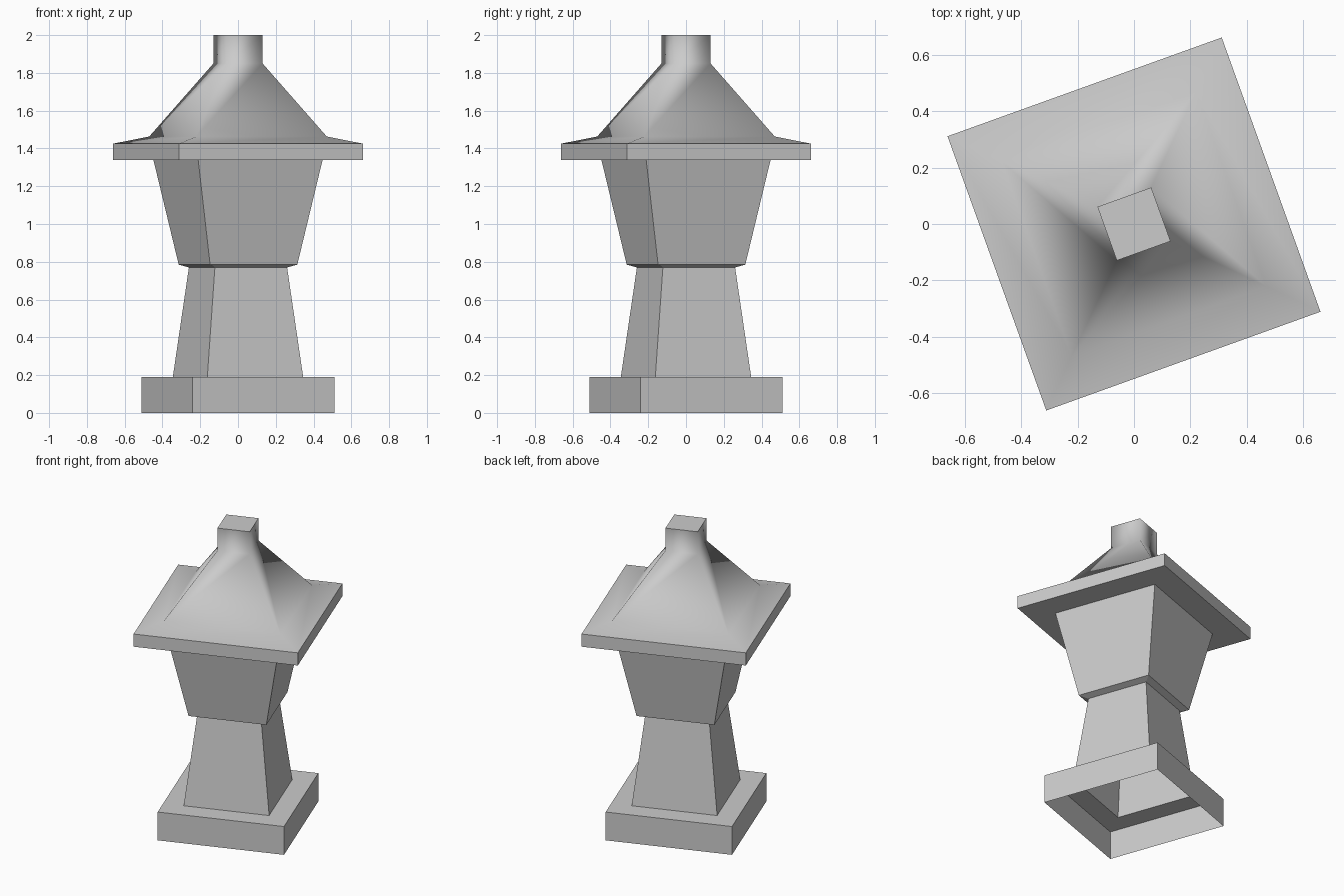
import bpy, bmesh, math

if "Cube" in bpy.data.objects:
    bpy.data.objects.remove(bpy.data.objects["Cube"])

TURN = math.radians(19.8)                       # the whole lantern is turned on its axis
SPREAD = math.cos(TURN) + math.sin(TURN)        # overall half width / half side

stone = bpy.data.materials.new("grey stone")
stone.diffuse_color = (0.6, 0.6, 0.6, 1)
stone.use_nodes = True
stone.node_tree.nodes["Principled BSDF"].inputs["Base Color"].default_value = stone.diffuse_color


def square_shell(name, profile, cap=False, smooth_z=None):
    """Stack square rings (overall half width, height) into an open shell."""
    bm = bmesh.new()
    rings = []
    for width, z in profile:
        r = width / SPREAD * math.sqrt(2)
        angles = [TURN + math.pi / 4 + i * math.pi / 2 for i in range(4)]
        rings.append([bm.verts.new((r * math.cos(a), r * math.sin(a), z)) for a in angles])
    for low, high in zip(rings, rings[1:]):
        for i in range(4):
            j = (i + 1) % 4
            face = bm.faces.new((low[i], low[j], high[j], high[i]))
            # sides above smooth_z blend softly into each other
            face.smooth = smooth_z is not None and min(v.co.z for v in face.verts) >= smooth_z - 1e-4
    if cap:
        bm.faces.new(rings[-1])
    # creases wherever a flat face meets its neighbour
    for edge in bm.edges:
        edge.smooth = all(f.smooth for f in edge.link_faces)
    mesh = bpy.data.meshes.new(name)
    bm.to_mesh(mesh)
    bm.free()
    mesh.materials.append(stone)
    obj = bpy.data.objects.new(name, mesh)
    bpy.context.collection.objects.link(obj)
    return obj


# plinth, hollow and open underneath
square_shell("base", [(0.51, 0), (0.51, 0.19), (0.345, 0.19)])
# tapered post
square_shell("post", [(0.345, 0.19), (0.26, 0.77)])
# flared lamp housing with a small sloped shoulder below
square_shell("lamp_housing", [(0.26, 0.77), (0.314, 0.785), (0.448, 1.34)])
# overhanging roof with square finial
square_shell("roof", [(0.448, 1.34), (0.663, 1.34), (0.663, 1.425), (0.47, 1.463),
                      (0.13, 1.85), (0.13, 2.0)], cap=True, smooth_z=1.425)
